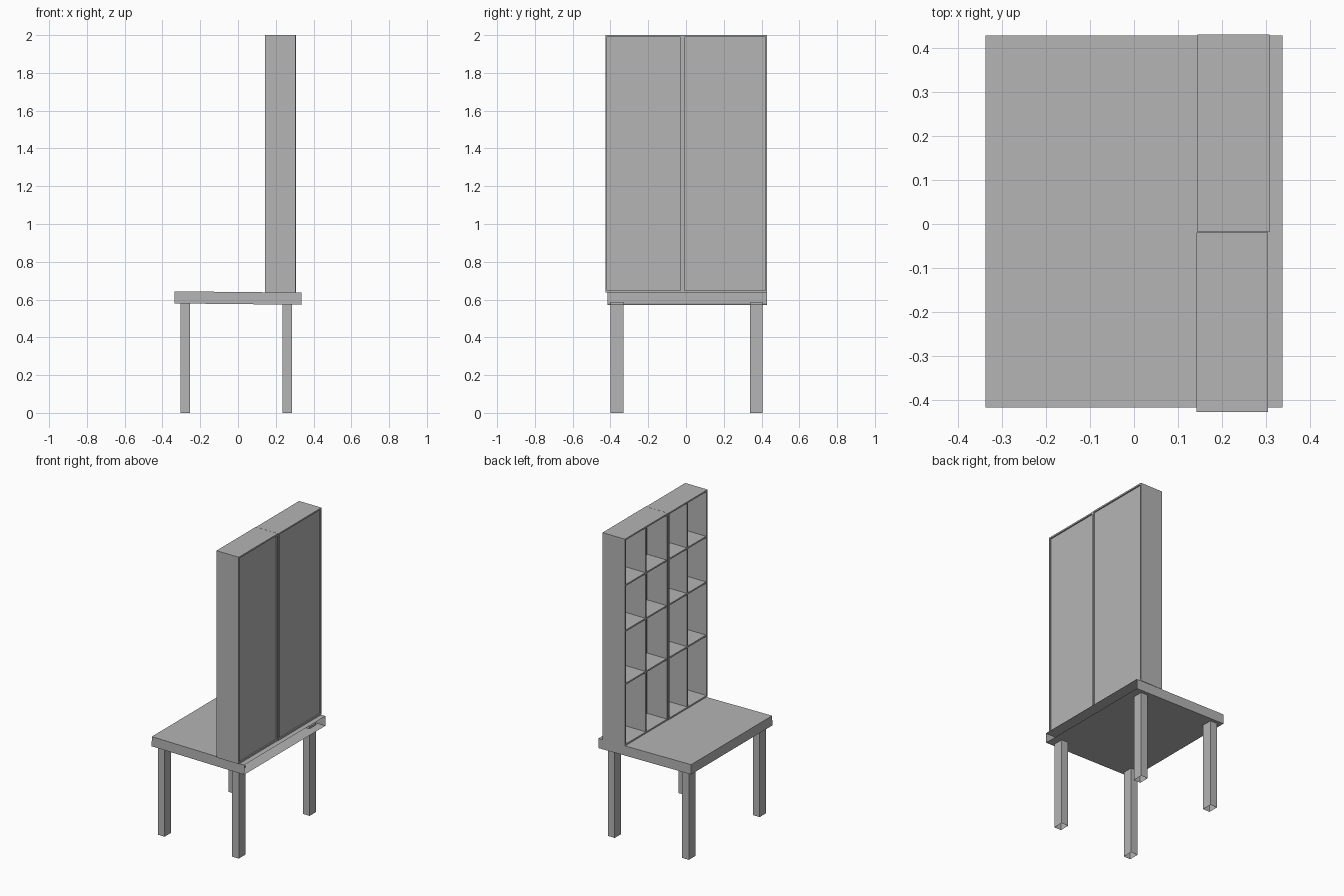
import bpy
import bmesh
import math
from mathutils import Vector

cube = bpy.data.objects.get("Cube")
if cube:
    bpy.data.objects.remove(cube, do_unlink=True)

# One plain grey material
grey = bpy.data.materials.new("plain grey")
grey.use_nodes = True
color = (0.46, 0.46, 0.46, 1)
grey.diffuse_color = color
grey.node_tree.nodes["Principled BSDF"].inputs["Base Color"].default_value = color


def add_box(bm, lo, hi, open_side=None):
    """Add a box between two corners, optionally leaving one side open."""
    lo, hi = Vector(lo), Vector(hi)
    verts = bmesh.ops.create_cube(bm, size=1)["verts"]
    for v in verts:
        v.co = Vector(((lo[i] + hi[i]) / 2 + v.co[i] * (hi[i] - lo[i])) for i in range(3))
    if open_side:
        bm.normal_update()
        faces = {f for v in verts for f in v.link_faces}
        gone = [f for f in faces if f.normal.dot(Vector(open_side)) > 0.9]
        bmesh.ops.delete(bm, geom=gone, context="FACES_ONLY")


def finish(name, bm, location=(0, 0, 0)):
    mesh = bpy.data.meshes.new(name)
    bm.to_mesh(mesh)
    bm.free()
    mesh.materials.append(grey)
    obj = bpy.data.objects.new(name, mesh)
    obj.location = location
    bpy.context.collection.objects.link(obj)
    return obj


# Table top: slightly tilted shell, open at its +x end
bm = bmesh.new()
add_box(bm, (-0.337, -0.422, -0.032), (0.337, 0.422, 0.032), (1, 0, 0))
top = finish("table_top", bm, (0, 0.006, 0.608))
top.rotation_euler.y = math.radians(0.6)

# Legs: hollow posts, open at the foot
for x, side in ((-0.28, "right"), (0.26, "left")):
    for y, end in ((-0.365, "front"), (0.372, "back")):
        bm = bmesh.new()
        add_box(bm, (-0.025, -0.034, 0), (0.025, 0.034, 0.587), (0, 0, -1))
        finish(f"{end}_{side}_leg", bm, (x, y, 0))


# Shelf units: case, recessed back panel, upright divider and three shelves
def shelf_unit(name, x0, x1, y0, y1, z0=0.638, z1=2.0, t=0.01):
    bm = bmesh.new()
    back = x1 - 0.008
    for y in (y0, y1 - t):
        add_box(bm, (x0, y, z0), (x1, y + t, z1))
    for z in (z0, z1 - t):
        add_box(bm, (x0, y0 + t, z), (x1, y1 - t, z + t))
    add_box(bm, (back - t, y0 + t, z0 + t), (back, y1 - t, z1 - t))
    mid = (y0 + y1) / 2
    add_box(bm, (x0 + 0.004, mid - t / 2, z0 + t), (back - t, mid + t / 2, z1 - t))
    for z in (1.04, 1.39, 1.69):
        for a, b in ((y0 + t, mid - t / 2), (mid + t / 2, y1 - t)):
            add_box(bm, (x0 + 0.004, a, z - t / 2), (back - t, b, z + t / 2))
    finish(name, bm)


shelf_unit("front_shelf_unit", 0.142, 0.304, -0.427, -0.019)
shelf_unit("back_shelf_unit", 0.144, 0.307, -0.018, 0.43)
